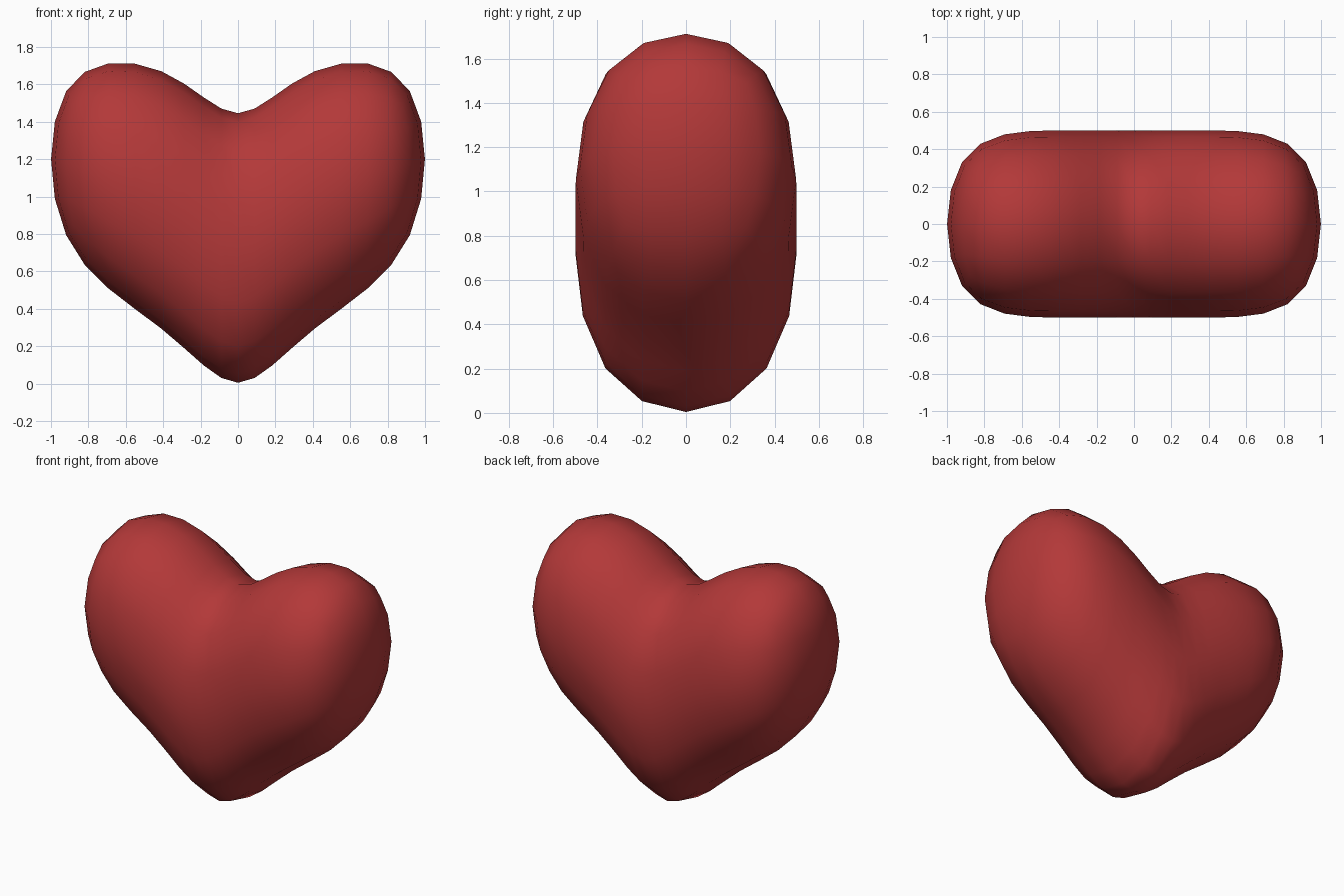
import bpy, bmesh

if "Cube" in bpy.data.objects:
    bpy.data.objects.remove(bpy.data.objects["Cube"])

# Heart cage columns from the centre outwards: x, middle z, half height
HALF = [(0.0, 0.574, 0.786), (0.352, 1.026, 0.786), (1.056, 1.215, 0.573)]
DEPTH = 0.5455  # half depth of the cage
columns = [(-x, m, h) for x, m, h in reversed(HALF[1:])] + HALF

# Square rings swept across x, capped at both ends
bm = bmesh.new()
rings = []
for x, m, h in columns:
    corners = [(-DEPTH, m - h), (DEPTH, m - h), (DEPTH, m + h), (-DEPTH, m + h)]
    rings.append([bm.verts.new((x, y, z)) for y, z in corners])
for a, b in zip(rings, rings[1:]):
    for i in range(4):
        j = (i + 1) % 4
        bm.faces.new((a[i], a[j], b[j], b[i]))
bm.faces.new(rings[0])
bm.faces.new(rings[-1])
bmesh.ops.recalc_face_normals(bm, faces=bm.faces)
for f in bm.faces:
    f.smooth = True

mesh = bpy.data.meshes.new("heart")
bm.to_mesh(mesh)
bm.free()
heart = bpy.data.objects.new("heart", mesh)
bpy.context.collection.objects.link(heart)

# Rounding
sub = heart.modifiers.new("rounding", 'SUBSURF')
sub.levels = sub.render_levels = 2

# Red colour
red = bpy.data.materials.new("red")
red.diffuse_color = (0.45, 0.04, 0.04, 1)
red.use_nodes = True
red.node_tree.nodes["Principled BSDF"].inputs["Base Color"].default_value = red.diffuse_color
mesh.materials.append(red)
